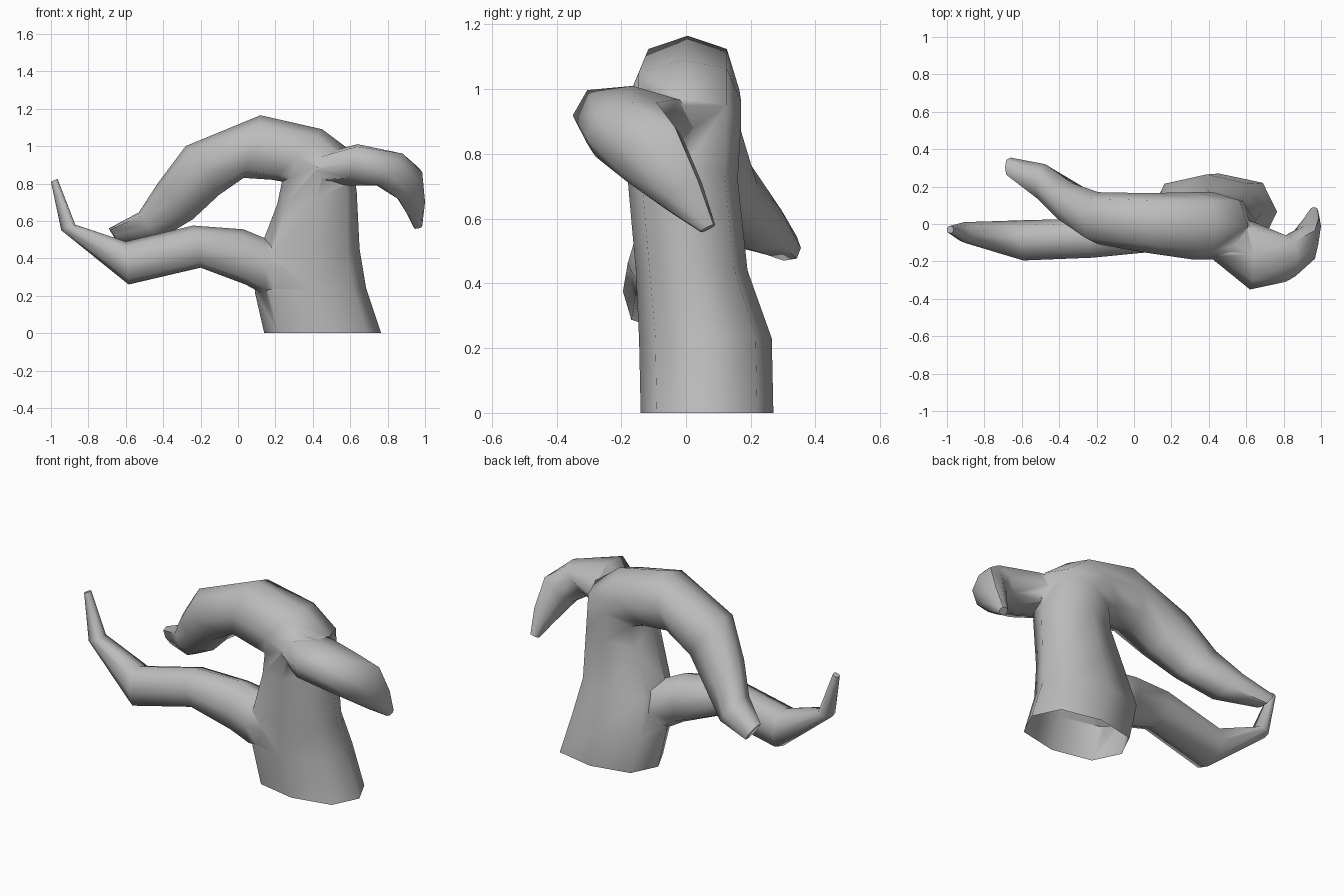
import bpy, bmesh, math
from mathutils import Vector

cube = bpy.data.objects.get("Cube")
if cube:
    bpy.data.objects.remove(cube, do_unlink=True)

SIDES = 8
grey = bpy.data.materials.new("grey_bark")
grey.use_nodes = True
colour = (0.5, 0.5, 0.5, 1)
grey.diffuse_color = colour
grey.node_tree.nodes["Principled BSDF"].inputs["Base Color"].default_value = colour


def tube(name, rows):
    """Loft rings: outer (x, z), inner (x, z), y range, slant of the y axis in z."""
    bm = bmesh.new()
    rings = []
    for ax, az, bx, bz, y0, y1, slant in rows:
        mid = Vector(((ax + bx) / 2, (y0 + y1) / 2, (az + bz) / 2))
        u = Vector((ax - bx, 0, az - bz)) / 2
        v = Vector((0, 1, slant)) * (y1 - y0) / 2
        ring = []
        for i in range(SIDES):
            a = math.tau * i / SIDES
            corner = 1.07 if i % 2 else 1  # slightly squared section
            ring.append(bm.verts.new(mid + (u * math.cos(a) + v * math.sin(a)) * corner))
        rings.append(ring)
    for low, high in zip(rings, rings[1:]):
        for i in range(SIDES):
            j = (i + 1) % SIDES
            bm.faces.new((low[i], low[j], high[j], high[i]))
    bm.faces.new(rings[0])
    bm.faces.new(rings[-1])
    bmesh.ops.recalc_face_normals(bm, faces=bm.faces)
    mesh = bpy.data.meshes.new(name)
    bm.to_mesh(mesh)
    bm.free()
    mesh.materials.append(grey)
    obj = bpy.data.objects.new(name, mesh)
    bpy.context.collection.objects.link(obj)
    return obj


# Trunk bending over into the large drooping limb
trunk = tube("trunk", [
    (0.765, 0, 0.14, 0, -0.14, 0.27, 0),
    (0.685, 0.24, 0.09, 0.22, -0.145, 0.265, 0),
    (0.65, 0.45, 0.11, 0.43, -0.155, 0.19, 0),
    (0.635, 0.75, 0.21, 0.69, -0.18, 0.16, 0),
    (0.61, 0.97, 0.235, 0.81, -0.19, 0.17, 0),
    (0.45, 1.09, 0.18, 0.82, -0.19, 0.17, 0.05),
    (0.12, 1.165, 0.03, 0.83, -0.155, 0.165, 0),
    (-0.28, 1.0, -0.1, 0.74, -0.11, 0.17, 0),
    (-0.43, 0.8, -0.24, 0.61, 0.0, 0.22, 0),
    (-0.53, 0.645, -0.42, 0.5, 0.11, 0.32, 0),
    (-0.69, 0.56, -0.63, 0.47, 0.25, 0.355, -0.1),
])

# Low limb with a flared root and an upturned tip
low_limb = tube("low_limb", [
    (0.35, 0.2, 0.35, 0.45, -0.1, 0.1, 0),
    (0.15, 0.2, 0.15, 0.505, -0.145, 0.14, 0),
    (0.04, 0.26, 0.03, 0.555, -0.155, 0.08, 0),
    (-0.2, 0.35, -0.24, 0.575, -0.18, 0.03, 0),
    (-0.585, 0.26, -0.6, 0.49, -0.195, 0.02, 0),
    (-0.945, 0.55, -0.87, 0.58, -0.1, 0.01, 0),
    (-1.0, 0.81, -0.965, 0.825, -0.05, -0.01, 0),
])

# Short branch hooking forward, then down and back
short_branch = tube("short_branch", [
    (0.4, 0.95, 0.42, 0.8, -0.18, 0.08, 0),
    (0.64, 1.01, 0.6, 0.79, -0.35, 0.02, -0.1),
    (0.88, 0.96, 0.74, 0.79, -0.31, -0.06, 0.2),
    (0.985, 0.86, 0.84, 0.74, -0.21, -0.01, 0.5),
    (1.0, 0.7, 0.9, 0.645, -0.07, 0.05, 0.6),
    (0.985, 0.575, 0.94, 0.565, 0.045, 0.09, 0.5),
])

# Fuse the limbs into the trunk
limbs = (low_limb, short_branch)
for limb in limbs:
    mod = trunk.modifiers.new("join_" + limb.name, 'BOOLEAN')
    mod.operation = 'UNION'
    mod.solver = 'EXACT'
    mod.object = limb
graph = bpy.context.evaluated_depsgraph_get()
fused = bpy.data.meshes.new_from_object(trunk.evaluated_get(graph))
trunk.modifiers.clear()
trunk.data = fused
for limb in limbs:
    bpy.data.objects.remove(limb, do_unlink=True)

# Leave the base open
bm = bmesh.new()
bm.from_mesh(fused)
base = [f for f in bm.faces if all(v.co.z < 0.001 for v in f.verts)]
bmesh.ops.delete(bm, geom=base, context='FACES_ONLY')
bm.to_mesh(fused)
bm.free()

bpy.context.view_layer.objects.active = trunk
trunk.select_set(True)
bpy.ops.object.shade_smooth_by_angle(angle=math.radians(60))
